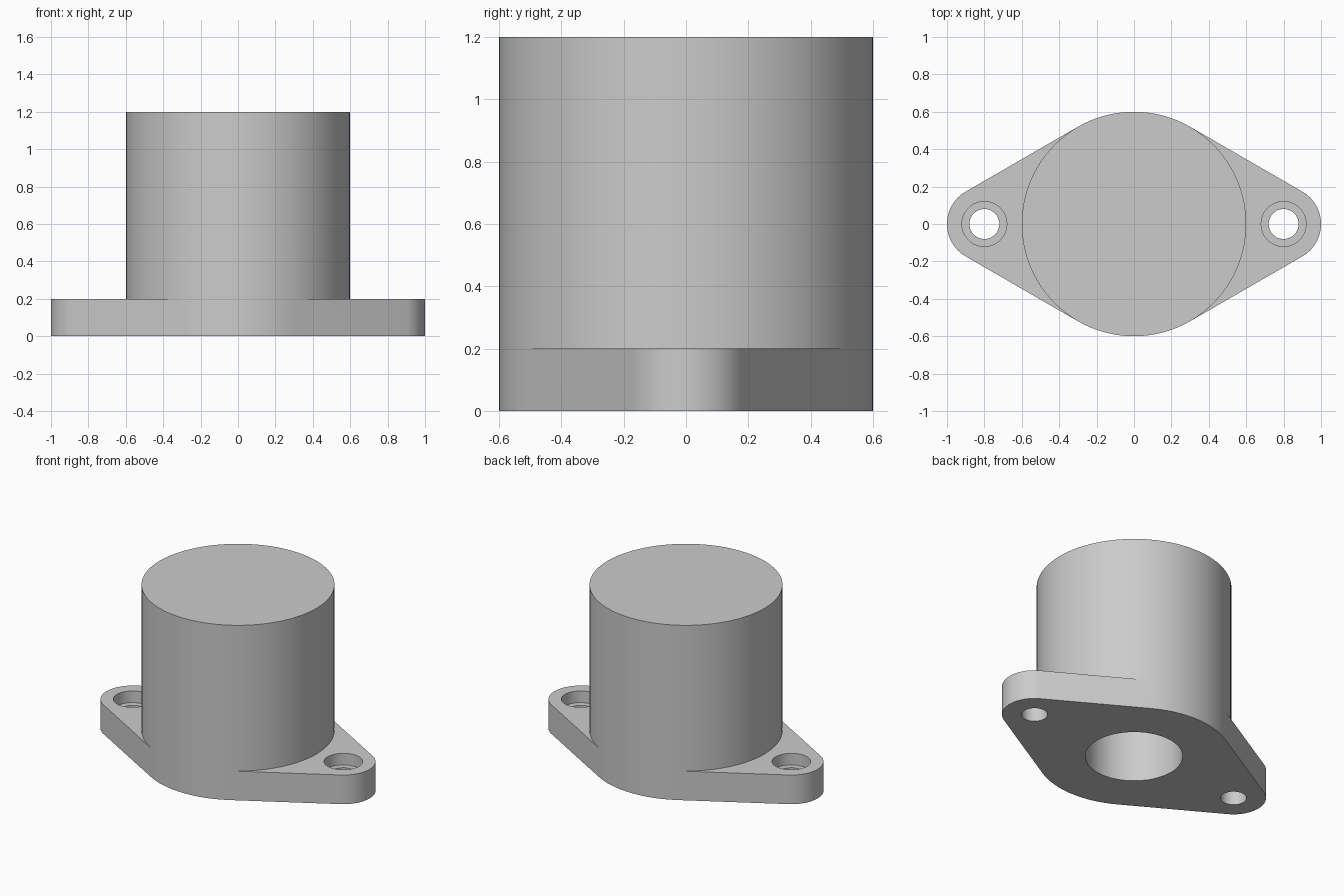
import bpy
import bmesh
from math import cos, sin, pi, radians

cube = bpy.data.objects.get("Cube")
if cube:
    bpy.data.objects.remove(cube, do_unlink=True)

# Main dimensions
SEGMENTS = 96
DRUM_R, EAR_R, EAR_X = 0.6, 0.2, 0.8
FLANGE_H, TOTAL_H = 0.2, 1.2
BORE_R, BORE_TOP = 0.3, 1.0
HOLE_R, RECESS_R, RECESS_Z = 0.08, 0.12, 0.12

grey = bpy.data.materials.new("plain grey")
grey.use_nodes = True
grey.diffuse_color = (0.6, 0.6, 0.6, 1)
grey.node_tree.nodes["Principled BSDF"].inputs["Base Color"].default_value = (0.6, 0.6, 0.6, 1)


def arc(cx, radius, start, end):
    """Points along an arc, angles in degrees."""
    n = round((end - start) * SEGMENTS / 360)
    angles = [radians(start + (end - start) * i / n) for i in range(n + 1)]
    return [(cx + radius * cos(a), radius * sin(a)) for a in angles]


def prism(name, outline, z0, z1):
    bm = bmesh.new()
    base = bm.faces.new([bm.verts.new((x, y, z0)) for x, y in outline])
    top = bmesh.ops.extrude_face_region(bm, geom=[base])["geom"]
    verts = [v for v in top if isinstance(v, bmesh.types.BMVert)]
    bmesh.ops.translate(bm, vec=(0, 0, z1 - z0), verts=verts)
    bmesh.ops.recalc_face_normals(bm, faces=bm.faces)
    mesh = bpy.data.meshes.new(name)
    bm.to_mesh(mesh)
    bm.free()
    mesh.materials.append(grey)
    obj = bpy.data.objects.new(name, mesh)
    bpy.context.collection.objects.link(obj)
    return obj


def cylinder(name, x, radius, z0, z1):
    return prism(name, arc(x, radius, 0, 360)[:-1], z0, z1)


def boolean(target, tool, operation):
    mod = target.modifiers.new(tool.name, "BOOLEAN")
    mod.object, mod.operation, mod.solver = tool, operation, "EXACT"
    bpy.context.view_layer.objects.active = target
    bpy.ops.object.modifier_apply(modifier=mod.name)
    bpy.data.objects.remove(tool, do_unlink=True)


# Flange: wide middle arcs joined by tangent lines to two rounded ears
outline = (arc(EAR_X, EAR_R, -60, 60) + arc(0, DRUM_R, 60, 120)
           + arc(-EAR_X, EAR_R, 120, 240) + arc(0, DRUM_R, 240, 300))
housing = prism("flanged_housing", outline, 0, FLANGE_H)

# Closed drum rising from the flange
boolean(housing, cylinder("drum", 0, DRUM_R, 0, TOTAL_H), "UNION")

# Blind bore from below
boolean(housing, cylinder("bore_cutter", 0, BORE_R, -0.1, BORE_TOP), "DIFFERENCE")

# Counterbored bolt holes
for side in (-1, 1):
    x = side * EAR_X
    boolean(housing, cylinder("hole_cutter", x, HOLE_R, -0.1, 0.3), "DIFFERENCE")
    boolean(housing, cylinder("recess_cutter", x, RECESS_R, RECESS_Z, 0.3), "DIFFERENCE")

# Smooth round walls with crisp edges
bpy.ops.object.select_all(action="DESELECT")
housing.select_set(True)
bpy.context.view_layer.objects.active = housing
bpy.ops.object.shade_smooth_by_angle(angle=pi / 6)
